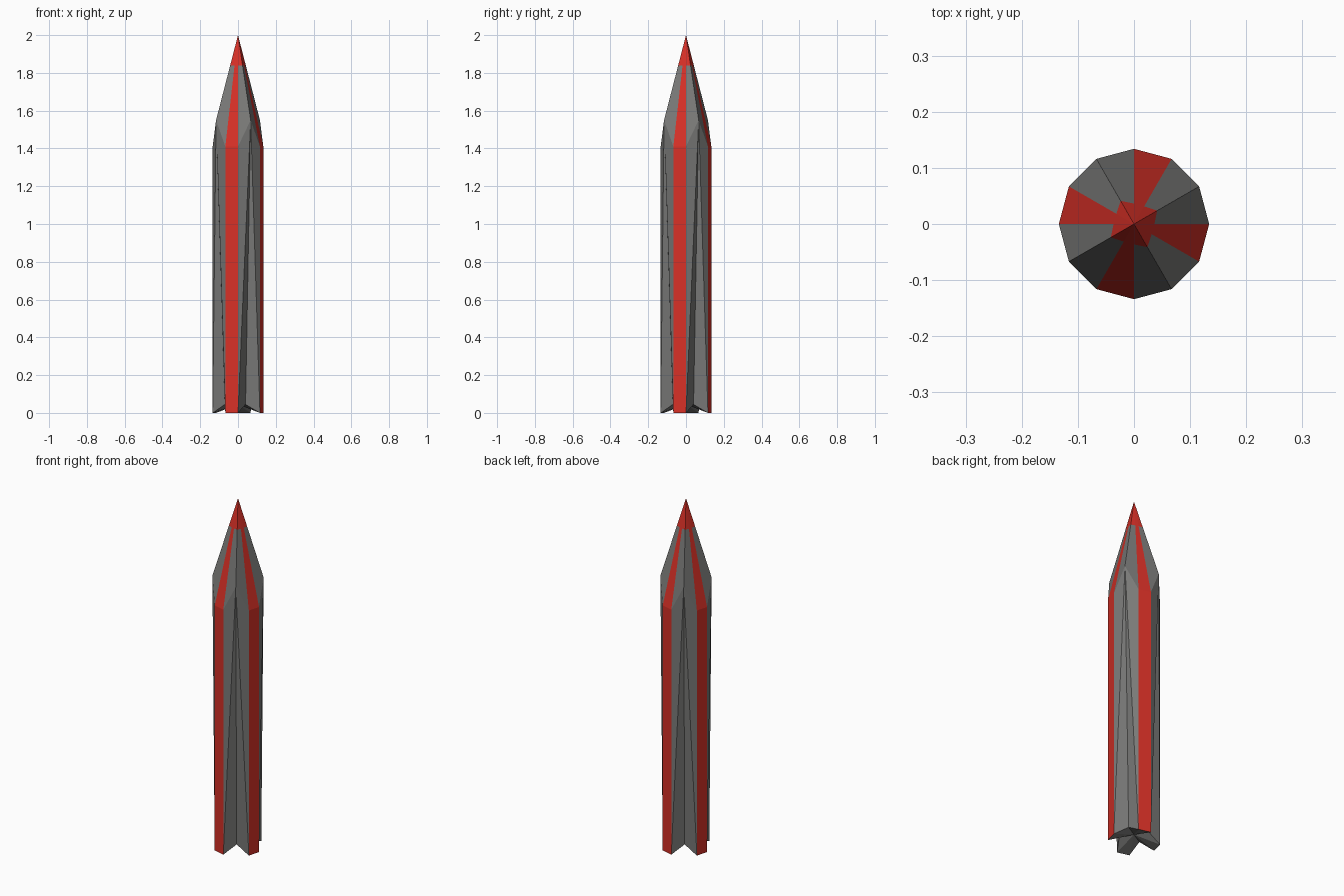
import bpy, bmesh, math

if "Cube" in bpy.data.objects:
    bpy.data.objects.remove(bpy.data.objects["Cube"])


def material(name, rgb):
    m = bpy.data.materials.new(name)
    m.diffuse_color = (*rgb, 1)
    m.use_nodes = True
    m.node_tree.nodes["Principled BSDF"].inputs["Base Color"].default_value = m.diffuse_color
    return m


R, GROOVE_R = 0.134, 0.08
TIP_Z, CUT_Z = 2.0, 1.84

mesh = bpy.data.meshes.new("fluted_spike")
spike = bpy.data.objects.new("fluted_spike", mesh)
bpy.context.collection.objects.link(spike)
mesh.materials.append(material("dark grey", (0.19, 0.19, 0.185)))
mesh.materials.append(material("red", (0.68, 0.03, 0.02)))

bm = bmesh.new()
apex = bm.verts.new((0, 0, TIP_Z))
base = bm.verts.new((0, 0, 0.045))
low, mid, high = [], [], []
for i in range(12):
    a = math.radians(30 * i)
    c, s = math.cos(a), math.sin(a)
    groove = i % 3 == 1          # every third corner is the bottom of a flute
    shoulder = 1.55 if groove else 1.41
    r0, z0 = (GROOVE_R, 0.045) if groove else (R, 0)
    r2 = R * (TIP_Z - CUT_Z) / (TIP_Z - shoulder)
    low.append(bm.verts.new((r0 * c, r0 * s, z0)))
    mid.append(bm.verts.new((R * c, R * s, shoulder)))
    high.append(bm.verts.new((r2 * c, r2 * s, CUT_Z)))

for i in range(12):
    j = (i + 1) % 12
    stripe = 1 if i % 3 == 2 else 0   # flat side between two flutes is red

    def face(mat, *verts):
        bm.faces.new(verts).material_index = mat

    # shaft side (flute sides are split so each half stays crisp)
    if stripe:
        face(1, low[i], low[j], mid[j], mid[i])
    elif i % 3 == 0:
        face(0, low[i], low[j], mid[j])
        face(0, low[i], mid[j], mid[i])
    else:
        face(0, low[i], low[j], mid[i])
        face(0, low[j], mid[j], mid[i])
    # sharpened part, red tip and hollow underside
    face(stripe, mid[i], mid[j], high[j], high[i])
    face(1, high[i], high[j], apex)
    face(0, low[j], low[i], base)

bmesh.ops.recalc_face_normals(bm, faces=bm.faces)
bm.to_mesh(mesh)
bm.free()
